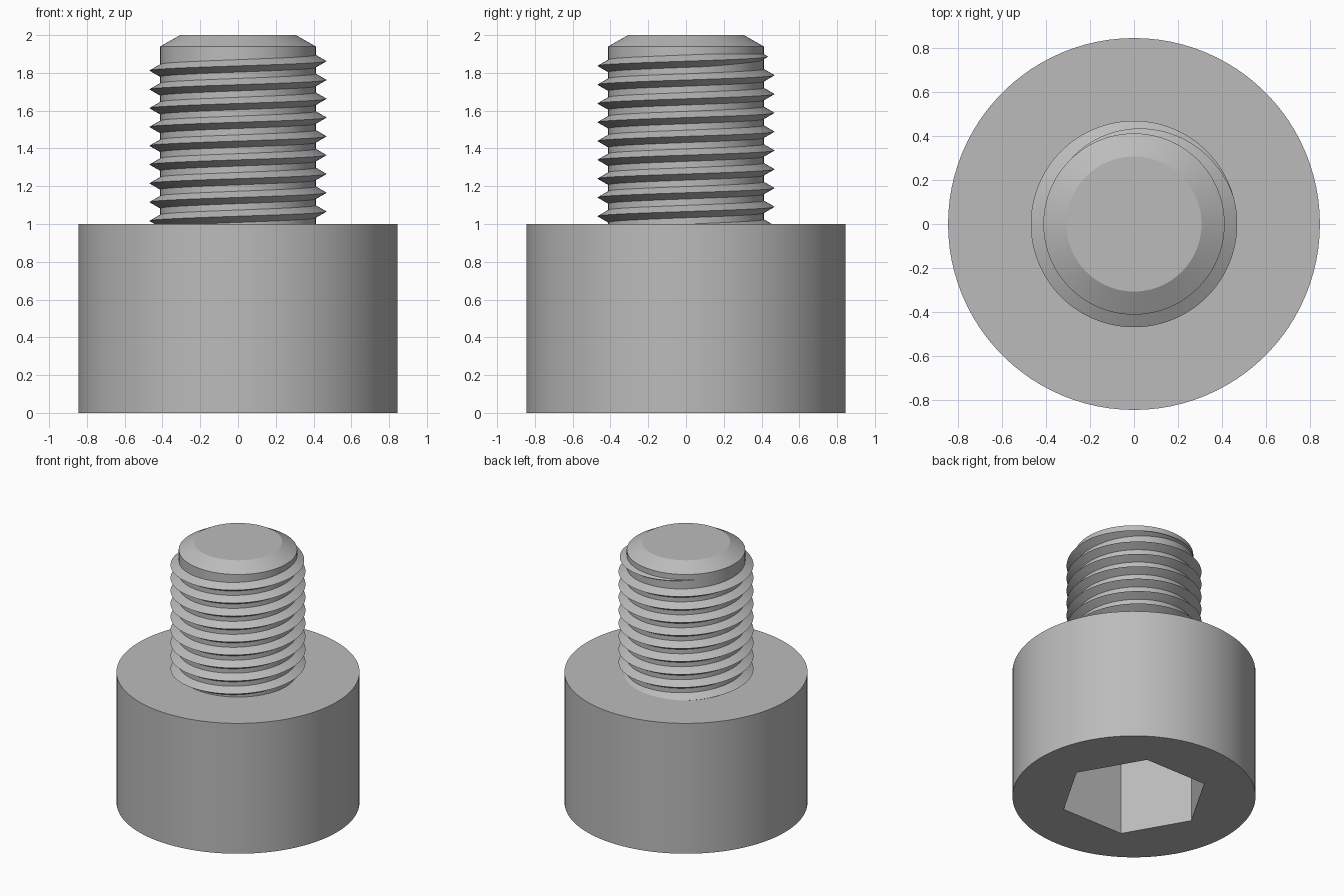
import bpy, bmesh, math

cube = bpy.data.objects.get("Cube")
if cube:
    bpy.data.objects.remove(cube, do_unlink=True)

SEGMENTS = 96
HEAD_R, HEAD_TOP = 0.845, 1.0
SOCKET_R, SOCKET_DEPTH = 0.52, 0.6
CORE_R, CREST_R = 0.412, 0.469
PITCH, CREST_Z = 0.0995, 1.862

steel = bpy.data.materials.new("grey steel")
steel.use_nodes = True
grey = (0.5, 0.5, 0.5, 1)
steel.diffuse_color = grey
steel.node_tree.nodes["Principled BSDF"].inputs["Base Color"].default_value = grey


def ring(bm, radius, z, sides=SEGMENTS):
    """Regular polygon of vertices around the z axis."""
    turn = 2 * math.pi / sides
    return [bm.verts.new((radius * math.cos(i * turn), radius * math.sin(i * turn), z))
            for i in range(sides)]


def bridge(bm, a, b):
    """Wall of quads between two rings of equal length."""
    for i in range(len(a)):
        j = (i + 1) % len(a)
        bm.faces.new((a[i], a[j], b[j], b[i]))


def loop_edges(bm, verts):
    return [bm.edges.get((v, verts[i - 1])) for i, v in enumerate(verts)]


def finish(bm, name):
    bmesh.ops.recalc_face_normals(bm, faces=bm.faces[:])
    mesh = bpy.data.meshes.new(name)
    bm.to_mesh(mesh)
    bm.free()
    mesh.materials.append(steel)
    obj = bpy.data.objects.new(name, mesh)
    bpy.context.collection.objects.link(obj)
    bpy.ops.object.select_all(action="DESELECT")
    bpy.context.view_layer.objects.active = obj
    obj.select_set(True)
    bpy.ops.object.shade_smooth_by_angle(angle=math.radians(25))
    return obj


# Cylindrical head with a hexagonal socket sunk into its underside
bm = bmesh.new()
low, high = ring(bm, HEAD_R, 0), ring(bm, HEAD_R, HEAD_TOP)
mouth, floor = ring(bm, SOCKET_R, 0, 6), ring(bm, SOCKET_R, SOCKET_DEPTH, 6)
bridge(bm, low, high)
bridge(bm, mouth, floor)
bm.faces.new(high)
bm.faces.new(floor)
rim = loop_edges(bm, low) + loop_edges(bm, mouth)
bmesh.ops.triangle_fill(bm, edges=rim, use_beauty=True, normal=(0, 0, -1))
finish(bm, "socket_head")

# Shank core with a chamfered tip
bm = bmesh.new()
rings = [ring(bm, r, z) for r, z in ((CORE_R, 0.97), (CORE_R, 1.94), (0.307, 2.0))]
for a, b in zip(rings, rings[1:]):
    bridge(bm, a, b)
bm.faces.new(rings[0])
bm.faces.new(rings[-1])
finish(bm, "shank")

# Helical V thread, rising counter-clockwise and fading out near the tip
bm = bmesh.new()
fade_start, fade_end = math.radians(15), math.radians(140)
inner_r = CORE_R - 0.01
slope = math.tan(math.radians(30))
start = -9 * SEGMENTS
steps = round(fade_end / (2 * math.pi) * SEGMENTS)
sections = []
for i in range(start, steps + 1):
    angle = 2 * math.pi * i / SEGMENTS
    fade = min(max((angle - fade_start) / (fade_end - fade_start), 0), 1)
    crest_r = CREST_R + (CORE_R - 0.002 - CREST_R) * fade
    z = CREST_Z + PITCH * angle / (2 * math.pi)
    half = (crest_r - inner_r) * slope
    sections.append([bm.verts.new((r * math.cos(angle), r * math.sin(angle), z + dz))
                     for r, dz in ((inner_r, -half), (crest_r, 0), (inner_r, half))])
for a, b in zip(sections, sections[1:]):
    bridge(bm, a, b)
bm.faces.new(sections[0])
bm.faces.new(sections[-1])
finish(bm, "screw_thread")
